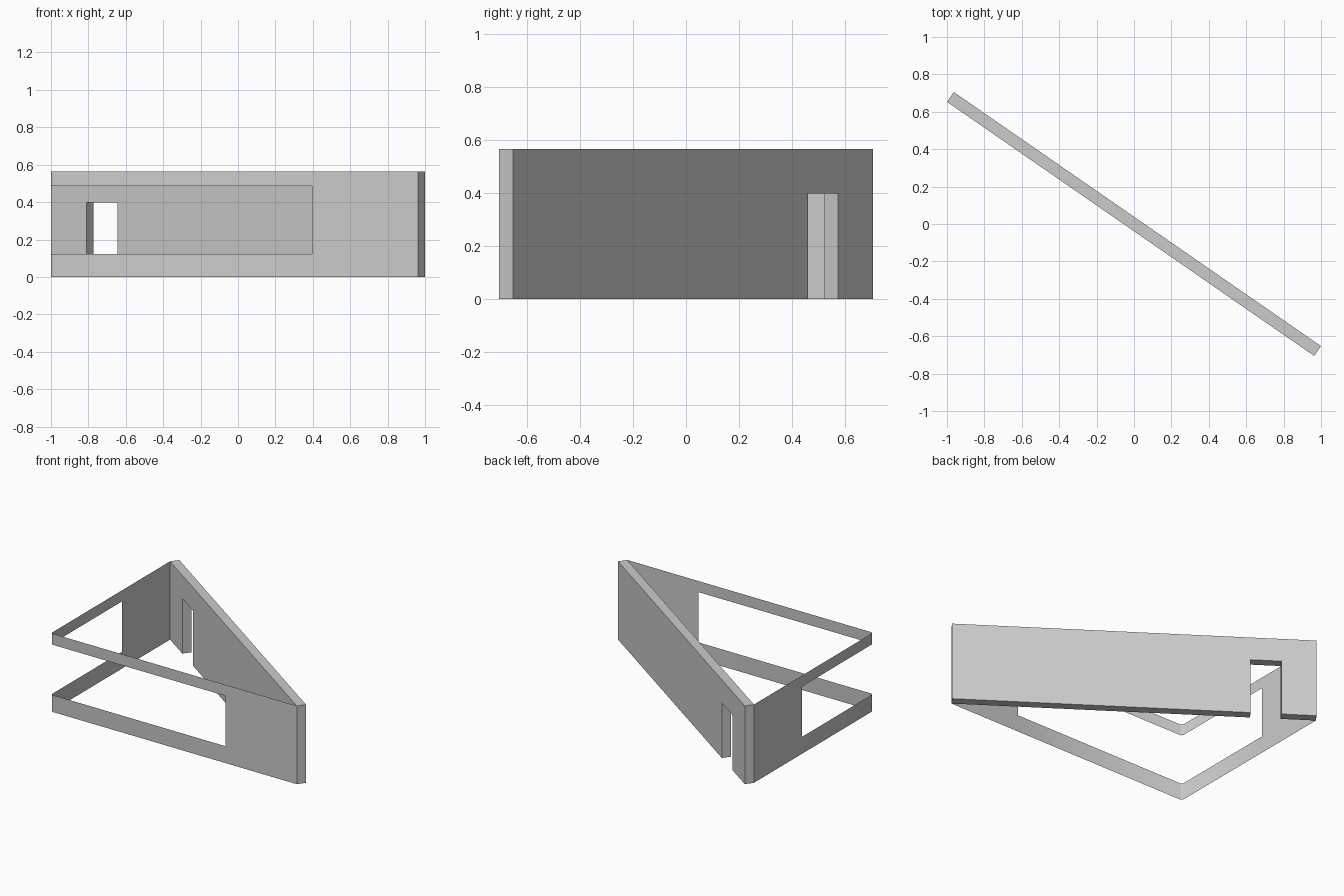
import bpy, bmesh
from mathutils import Vector

if "Cube" in bpy.data.objects:
    bpy.data.objects.remove(bpy.data.objects["Cube"])

H = 0.565              # overall height
X0, Y0 = -1.0, -0.705  # planes of the two thin screens
C = 0.012              # chamfer at their shared corner


def make_object(name, bm):
    mesh = bpy.data.meshes.new(name)
    bm.to_mesh(mesh)
    bm.free()
    ob = bpy.data.objects.new(name, mesh)
    bpy.context.collection.objects.link(ob)
    return ob


# Diagonal wall with doorway: elevation outline pushed through the thickness
start, end = Vector((X0, 0.653, 0)), Vector((0.963, Y0, 0))
thickness = Vector((0.037, 0.052, 0))
d0, d1, door_h = 0.19 / 1.963, 0.355 / 1.963, 0.398
outline = [(0, 0), (d0, 0), (d0, door_h), (d1, door_h), (d1, 0),
           (1, 0), (1, H), (0, H)]
bm = bmesh.new()
face = bm.faces.new([bm.verts.new(start.lerp(end, t) + Vector((0, 0, z)))
                     for t, z in outline])
ext = bmesh.ops.extrude_face_region(bm, geom=[face], use_keep_orig=True)
bmesh.ops.translate(bm, vec=thickness,
                    verts=[v for v in ext["geom"] if isinstance(v, bmesh.types.BMVert)])
bmesh.ops.recalc_face_normals(bm, faces=bm.faces)
make_object("diagonal_wall", bm)

# Thin single-sided screens meeting at the corner, with a wraparound opening
path = [(X0, 0.653), (X0, 0.105), (X0, Y0 + C), (X0 + C, Y0), (0.395, Y0), (0.963, Y0)]
levels = [0, 0.122, 0.485, H]
bm = bmesh.new()
grid = [[bm.verts.new((x, y, z)) for z in levels] for x, y in path]
for i in range(len(path) - 1):
    for j in range(len(levels) - 1):
        if j == 1 and 0 < i < len(path) - 2:
            continue  # opening
        f = bm.faces.new((grid[i][j], grid[i + 1][j], grid[i + 1][j + 1], grid[i][j + 1]))
        f.smooth = True
make_object("corner_screen", bm)
